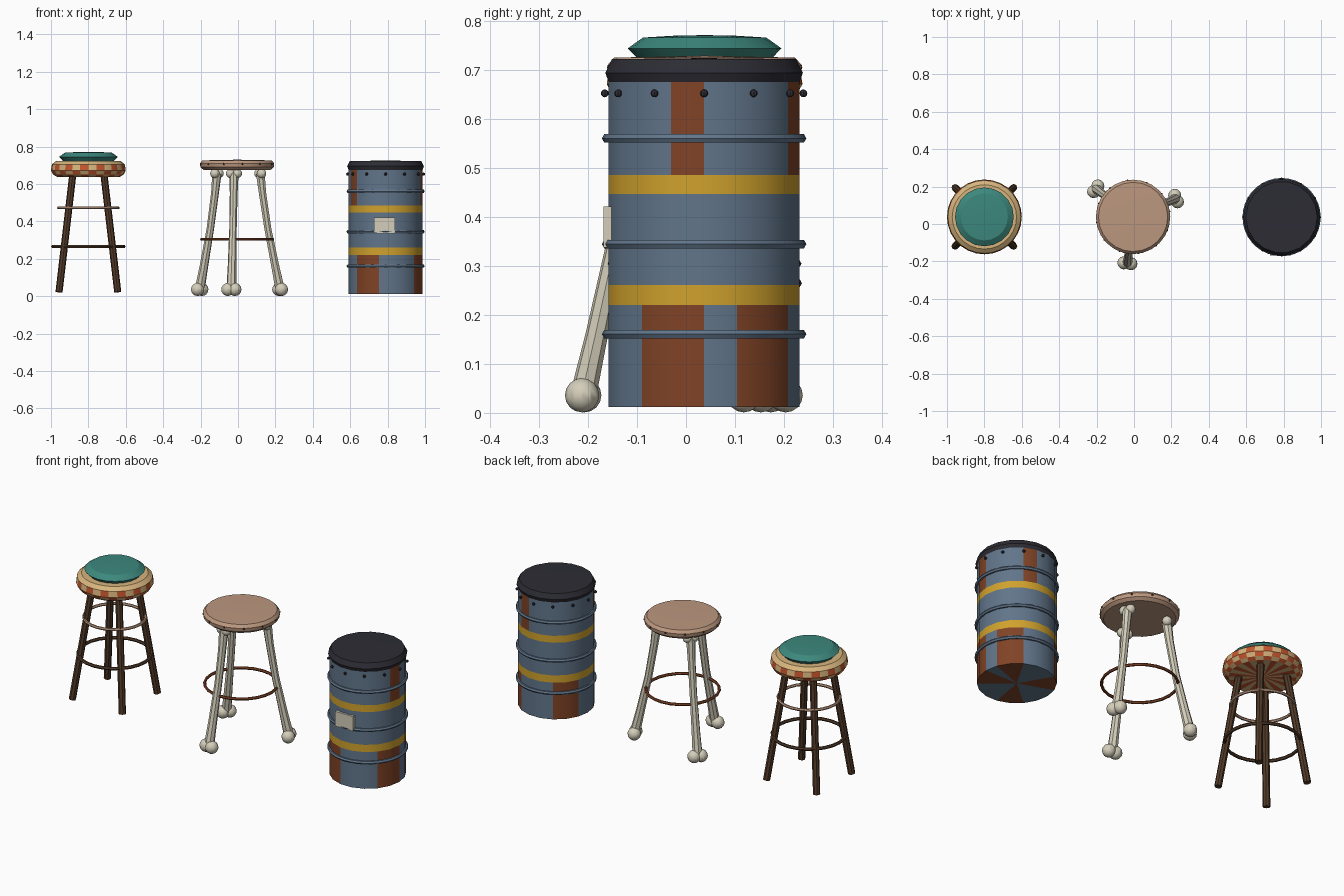
import bpy, bmesh
from math import sin, cos, pi, radians
from mathutils import Vector

cube = bpy.data.objects.get("Cube")
if cube:
    bpy.data.objects.remove(cube, do_unlink=True)


def material(name, r, g, b):
    def lin(c):
        c /= 255
        return c / 12.92 if c < 0.04 else ((c + 0.055) / 1.055) ** 2.4
    m = bpy.data.materials.new(name)
    col = (lin(r), lin(g), lin(b), 1)
    m.diffuse_color = col
    m.use_nodes = True
    m.node_tree.nodes["Principled BSDF"].inputs["Base Color"].default_value = col
    return m


TEAL = material("teal cushion", 60, 136, 125)
TAN = material("tan wicker", 215, 180, 125)
RED = material("red wicker", 196, 85, 45)
BROWN = material("dark wood", 82, 58, 40)
BONE = material("bone", 212, 206, 186)
HIDE = material("hide", 188, 152, 127)
BLACK = material("charcoal", 44, 44, 52)
BLUE = material("steel blue", 97, 117, 138)
YELLOW = material("yellow paint", 208, 162, 45)
RUST = material("rust", 128, 67, 38)


def finish(ob, name, mats):
    """Name, colour and shade an object."""
    ob.name = ob.data.name = name
    if not ob.data.materials:
        for m in mats:
            ob.data.materials.append(m)
    bpy.ops.object.select_all(action="DESELECT")
    ob.select_set(True)
    bpy.context.view_layer.objects.active = ob
    bpy.ops.object.shade_smooth_by_angle(angle=radians(28))
    return ob


def lathe(name, centre, profile, segs, mats, pick=lambda row, col: 0):
    """Turn (radius, z) points round an axis; pick chooses a material per face."""
    bm = bmesh.new()
    rings = []
    for r, z in profile:
        if r == 0:
            rings.append([bm.verts.new((0, 0, z))] * segs)
        else:
            rings.append([bm.verts.new((r * cos(2 * pi * i / segs), r * sin(2 * pi * i / segs), z))
                          for i in range(segs)])
    for row, (a, b) in enumerate(zip(rings, rings[1:])):
        for i in range(segs):
            j = (i + 1) % segs
            corners = list(dict.fromkeys((a[i], a[j], b[j], b[i])))
            bm.faces.new(corners).material_index = pick(row, i)
    me = bpy.data.meshes.new(name)
    bm.to_mesh(me)
    bm.free()
    ob = bpy.data.objects.new(name, me)
    ob.location = (*centre, 0)
    bpy.context.collection.objects.link(ob)
    return finish(ob, name, mats)


def rod(name, points, radii, mat):
    """Eight-sided rod through points with a radius at each."""
    cu = bpy.data.curves.new(name, "CURVE")
    cu.dimensions = "3D"
    cu.bevel_depth = 1
    cu.bevel_resolution = 2
    cu.use_fill_caps = True
    sp = cu.splines.new("POLY")
    sp.points.add(len(points) - 1)
    for p, co, r in zip(sp.points, points, radii):
        p.co = (*co, 1)
        p.radius = r
    ob = bpy.data.objects.new(name, cu)
    bpy.context.collection.objects.link(ob)
    bpy.ops.object.select_all(action="DESELECT")
    ob.select_set(True)
    bpy.context.view_layer.objects.active = ob
    bpy.ops.object.convert(target="MESH")
    return finish(bpy.context.object, name, [mat])


def ring(name, centre, z, radius, thick, mat, segs=24, sides=6):
    bpy.ops.mesh.primitive_torus_add(location=(*centre, z), major_radius=radius, minor_radius=thick,
                                     major_segments=segs, minor_segments=sides)
    return finish(bpy.context.object, name, [mat])


def ball(name, loc, radius, mat, segs=12, rows=8):
    bpy.ops.mesh.primitive_uv_sphere_add(location=loc, radius=radius, segments=segs, ring_count=rows)
    return finish(bpy.context.object, name, [mat])


def polar(centre, radius, angle, z):
    return Vector((centre[0] + radius * cos(angle), centre[1] + radius * sin(angle), z))


# Wicker stool: checked seat, cushion, four splayed legs, two rings
C1 = (-0.8, 0.038)
lathe("wicker_seat", C1,
      [(0, .638), (.168, .638), (.188, .65), (.2, .672), (.195, .705), (.172, .723), (0, .726)],
      28, [TAN, RED], lambda row, col: (row + col) % 2 if row < 4 else 0)
lathe("cushion", C1, [(.135, .722), (.157, .745), (.126, .767), (.06, .771), (0, .772)], 20, [TEAL])
for k in range(4):
    a = pi / 4 + k * pi / 2
    rod(f"wooden_leg_{k + 1}", [polar(C1, .222, a, .022), polar(C1, .118, a, .65)], (.019, .019), BROWN)
ring("upper_foot_ring", C1, .472, .16, .008, HIDE)
ring("lower_foot_ring", C1, .265, .19, .009, BROWN)

# Bone stool: hide seat with nails, three bone legs, one ring
C2 = (-0.005, 0.038)
lathe("hide_seat", C2,
      [(0, .676), (.18, .676), (.196, .69), (.199, .71), (.185, .726), (0, .73)], 24, [HIDE])
for k in range(12):
    ball(f"seat_nail_{k + 1}", polar(C2, .196, k * pi / 6 + .15, .706), .006, BROWN, 6, 4)
for k in range(3):
    a = radians(23 + 120 * k)
    side = Vector((-sin(a), cos(a), 0))
    foot, top = polar(C2, .25, a, .036), polar(C2, .135, a, .656)
    rod(f"bone_leg_{k + 1}",
        [foot, polar(C2, .222, a, .16), polar(C2, .179, a, .36), polar(C2, .148, a, .55), top],
        (.027, .023, .02, .021, .025), BONE)
    for s in (-1, 1):
        ball(f"foot_knuckle_{k + 1}", foot + side * s * .019, .035, BONE)
        ball(f"top_knuckle_{k + 1}", top + side * s * .018, .025, BONE)
ring("bone_stool_ring", C2, .305, .19, .008, RUST)

# Drum: painted body with rust patches and stripes
C3 = (0.789, 0.037)


def drum_paint(row, col):
    if row in (2, 4):
        return 1
    if row < 2:
        return 2 if col % 5 in (1, 2) else 0
    return 2 if row == 5 and col % 7 == 3 else 0


lathe("drum_body", C3,
      [(0, .012), (.198, .012), (.198, .22), (.198, .261), (.198, .447), (.198, .486), (.198, .68)],
      18, [BLUE, YELLOW, RUST], drum_paint)
lathe("drum_lid", C3,
      [(0, .673), (.197, .673), (.205, .695), (.191, .723), (0, .725)], 18, [BLACK])
for k, z in enumerate((.161, .345, .561)):
    ring(f"drum_rib_{k + 1}", C3, z, .199, .01, BLUE, 36, 6)
for k in range(12):
    ball(f"drum_rivet_{k + 1}", polar(C3, .203, k * pi / 6, .653), .008, BLACK, 8, 6)

# Plate on the front of the drum
bpy.ops.mesh.primitive_cube_add(size=1, location=(.784, -.16, .38))
bpy.context.object.scale = (.113, .018, .084)
bpy.ops.object.transform_apply(location=False, rotation=False, scale=True)
finish(bpy.context.object, "drum_plate", [BONE])
